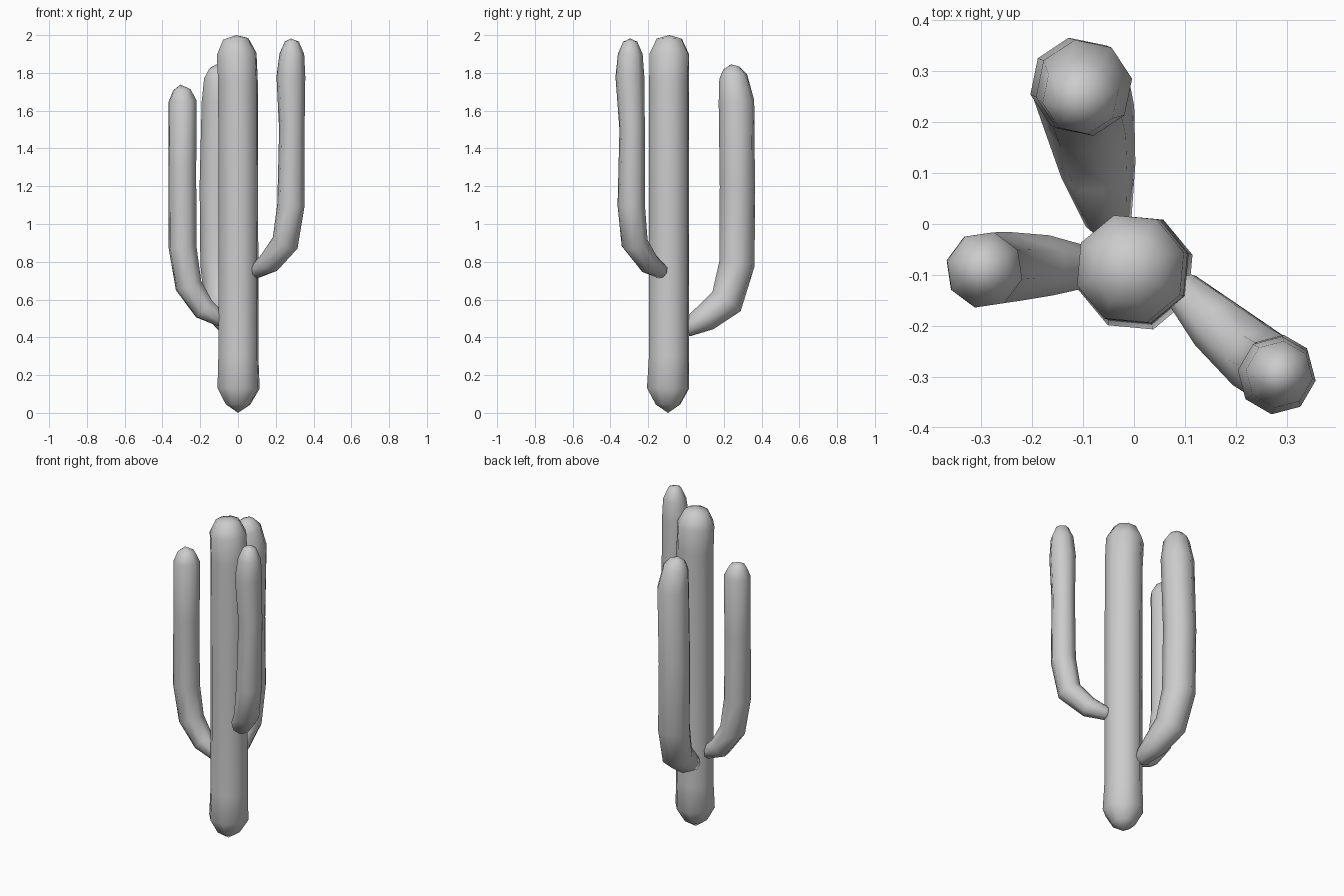
import bpy, bmesh, math
from mathutils import Vector

SIDES = 8


def limb(name, stations, start_tip, end_tip, turn=0.0):
    """Skin a tube over (x, y, z, radius) stations, closed by a point at each end."""
    pts = [Vector(s[:3]) for s in stations]
    a, b = Vector(start_tip), Vector(end_tip)
    bm = bmesh.new()
    rings = []
    side = Vector((math.cos(turn), math.sin(turn), 0))
    for i, p in enumerate(pts):
        before = pts[i - 1] if i else a
        after = pts[i + 1] if i < len(pts) - 1 else b
        if i == len(pts) - 1:
            after = p + (p - before)
        t = ((p - before).normalized() + (after - p).normalized()).normalized()
        # carry the side direction along the path so the tube does not twist
        side = (side - t * side.dot(t)).normalized()
        up = t.cross(side)
        r = stations[i][3]
        rings.append([bm.verts.new(p + r * (side * math.cos(k * math.tau / SIDES)
                                            + up * math.sin(k * math.tau / SIDES)))
                      for k in range(SIDES)])
    va, vb = bm.verts.new(a), bm.verts.new(b)
    for k in range(SIDES):
        n = (k + 1) % SIDES
        bm.faces.new((va, rings[0][n], rings[0][k]))
        for lo, hi in zip(rings, rings[1:]):
            bm.faces.new((lo[k], lo[n], hi[n], hi[k]))
        bm.faces.new((rings[-1][k], rings[-1][n], vb))
    bmesh.ops.recalc_face_normals(bm, faces=bm.faces)
    for f in bm.faces:
        f.smooth = True
    mesh = bpy.data.meshes.new(name)
    bm.to_mesh(mesh)
    bm.free()
    obj = bpy.data.objects.new(name, mesh)
    bpy.context.collection.objects.link(obj)
    return obj


# Main trunk with rounded ends
limb("trunk", [(0, -0.095, 0.045, 0.068), (0.003, -0.095, 0.13, 0.117),
               (0.002, -0.09, 0.3, 0.111), (0.002, -0.09, 1.0, 0.110),
               (0.0, -0.09, 1.75, 0.110), (-0.007, -0.088, 1.9, 0.110),
               (-0.012, -0.088, 1.98, 0.070)],
     (0, -0.095, 0), (-0.01, -0.088, 2.0), 0.3)

# Left arm
limb("left_arm", [(-0.09, -0.085, 0.495, 0.042), (-0.18, -0.083, 0.55, 0.064),
                  (-0.262, -0.087, 0.675, 0.074), (-0.294, -0.09, 0.88, 0.076),
                  (-0.294, -0.09, 1.3, 0.075), (-0.293, -0.09, 1.65, 0.076),
                  (-0.297, -0.088, 1.71, 0.048)],
     (-0.05, -0.085, 0.48), (-0.305, -0.088, 1.738), 0.2)

# Right front arm
limb("right_arm", [(0.095, -0.13, 0.75, 0.040), (0.165, -0.20, 0.795, 0.060),
                   (0.25, -0.272, 0.90, 0.072), (0.280, -0.29, 1.1, 0.073),
                   (0.285, -0.285, 1.5, 0.068), (0.280, -0.297, 1.78, 0.077),
                   (0.285, -0.295, 1.9, 0.066), (0.285, -0.295, 1.965, 0.038)],
     (0.065, -0.11, 0.74), (0.28, -0.295, 1.982), 0.2)

# Thick back arm
limb("back_arm", [(-0.05, 0.0, 0.445, 0.045), (-0.07, 0.105, 0.505, 0.074),
                  (-0.09, 0.215, 0.59, 0.092), (-0.105, 0.27, 0.79, 0.096),
                  (-0.11, 0.272, 1.2, 0.095), (-0.098, 0.267, 1.65, 0.096),
                  (-0.105, 0.25, 1.78, 0.076), (-0.11, 0.24, 1.825, 0.045)],
     (-0.05, -0.03, 0.43), (-0.115, 0.238, 1.845), 0.2)
